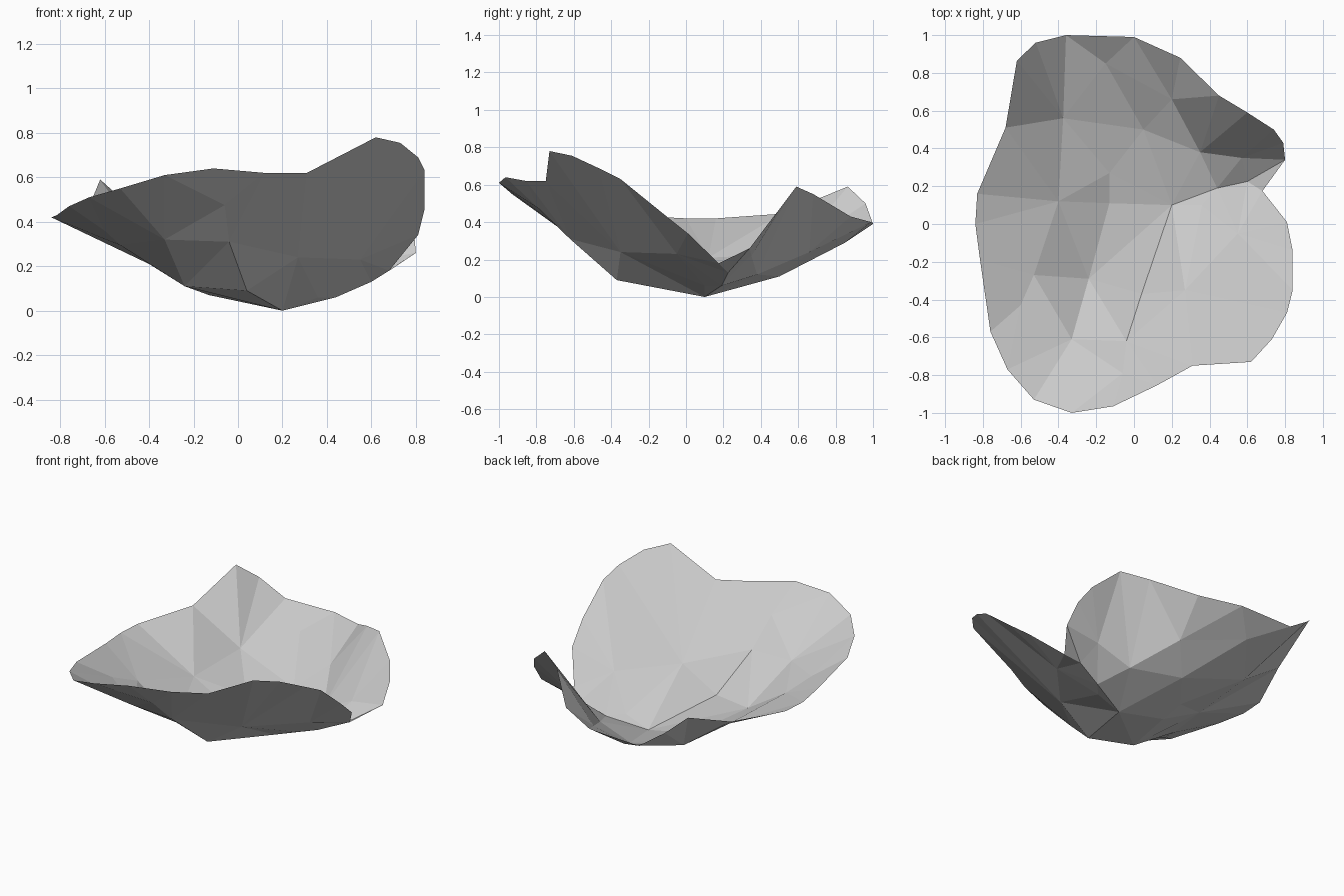
import bpy
from mathutils import Vector
from mathutils.geometry import delaunay_2d_cdt

default_cube = bpy.data.objects.get("Cube")
if default_cube:
    bpy.data.objects.remove(default_cube, do_unlink=True)


def flat_material(name, colour):
    """One plain colour for viewport and render."""
    material = bpy.data.materials.new(name)
    material.use_nodes = True
    material.diffuse_color = colour
    shader = material.node_tree.nodes["Principled BSDF"]
    shader.inputs["Base Color"].default_value = colour
    shader.inputs["Roughness"].default_value = 0.8
    return material


def add_path(points, edges, path, closed=False):
    """Append a path, sharing points already present, and record its edges."""
    indices = []
    for point in path:
        if point not in points:
            points.append(point)
        indices.append(points.index(point))
    following = indices[1:] + (indices[:1] if closed else [])
    edges.extend(zip(indices, following))


def build_sheet(name, rim, creases, dimples, material):
    """Span a faceted sheet across the rim, bending along the creases."""
    points, edges = [], []
    add_path(points, edges, rim, closed=True)
    for crease in creases:
        add_path(points, edges, crease)
    points.extend(dimples)
    flat = [Vector(point[:2]) for point in points]
    result = delaunay_2d_cdt(flat, edges, [], 1, 0.0001)
    corners, faces, sources = result[0], result[2], result[3]
    vertices = []
    for corner, source in zip(corners, sources):
        if source:
            height = points[source[0]][2]
        else:
            nearest = min(points, key=lambda p: (Vector(p[:2]) - corner).length)
            height = nearest[2]
        vertices.append((corner.x, corner.y, height))
    mesh = bpy.data.meshes.new(name)
    mesh.from_pydata(vertices, [], faces)
    mesh.materials.append(material)
    for face in mesh.polygons:
        face.use_smooth = False
    mesh.update()
    sheet = bpy.data.objects.new(name, mesh)
    bpy.context.collection.objects.link(sheet)
    return sheet


# Shared landmarks where the folds meet
base = (0.2, 0.1, 0.0)
notch = (0.68, 0.175, 0.18)
left_dip = (-0.68, 0.51, 0.445)
front_dip = (0.31, -0.75, 0.62)
belly = (0.04, -0.37, 0.09)
side_belly = (-0.24, -0.29, 0.11)

# Rim, lobe by lobe
front_lobe = [(-0.76, -0.57, 0.47), (-0.67, -0.77, 0.51), (-0.53, -0.93, 0.55),
              (-0.33, -1.0, 0.61), (-0.11, -0.965, 0.64), (0.12, -0.855, 0.62)]
tall_lobe = [(0.62, -0.73, 0.78), (0.73, -0.61, 0.755), (0.81, -0.47, 0.69),
             (0.84, -0.35, 0.63), (0.84, -0.14, 0.46), (0.81, 0.01, 0.34)]
pointed_lobe = [(0.8, 0.34, 0.26), (0.79, 0.43, 0.38), (0.74, 0.5, 0.47),
                (0.6, 0.59, 0.59), (0.45, 0.68, 0.55), (0.245, 0.88, 0.43)]
back_lobe = [(0.0, 0.99, 0.4), (-0.36, 1.0, 0.39), (-0.52, 0.96, 0.5),
             (-0.62, 0.865, 0.59)]
side_lobe = [(-0.83, 0.16, 0.42), (-0.84, 0.0, 0.42), (-0.815, -0.19, 0.43)]
rim = (front_lobe + [front_dip] + tall_lobe + [notch] + pointed_lobe
       + back_lobe + [left_dip] + side_lobe)

# Folds running down into the base
creases = [
    [base, (0.44, 0.19, 0.06), (0.6, 0.225, 0.13), notch],
    [base, (0.36, 0.1, 0.06), (0.55, -0.05, 0.23)],
    [left_dip, (-0.375, 0.56, 0.23), (-0.13, 0.27, 0.1), base],
    [front_dip, (0.27, -0.35, 0.24), base],
    [(-0.33, -0.61, 0.32), (-0.04, -0.62, 0.31), belly, base],
    [(-0.53, -0.27, 0.295), side_belly, base],
]

# Loose bends in the sheet
dimples = [(-0.06, -0.79, 0.475), (-0.6, -0.43, 0.36), (-0.13, 0.11, 0.07),
           (-0.4, 0.12, 0.21), (-0.15, 0.85, 0.29), (0.2, 0.66, 0.24),
           (0.05, 0.5, 0.11), (0.35, 0.38, 0.12), (0.57, 0.35, 0.22)]

grey = flat_material("pale grey", (0.6, 0.6, 0.6, 1.0))
build_sheet("crumpled_sheet", rim, creases, dimples, grey)
